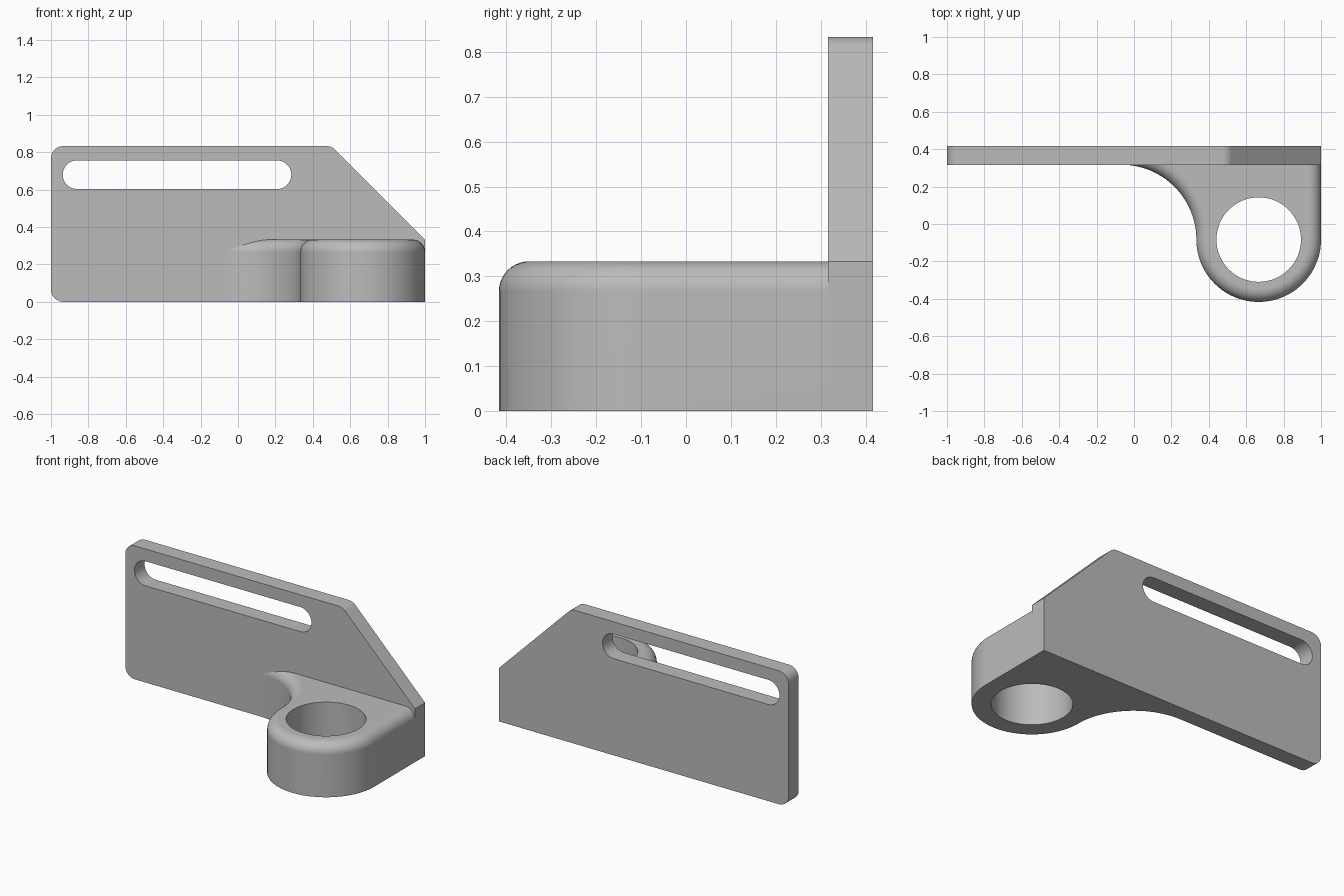
import bpy, bmesh
from math import sin, cos, asin, pi, tan
from mathutils import Vector

cube = bpy.data.objects.get("Cube")
if cube:
    bpy.data.objects.remove(cube, do_unlink=True)

# One grey for the whole bracket
grey = bpy.data.materials.new("plain grey")
grey.use_nodes = True
grey.diffuse_color = (0.5, 0.5, 0.5, 1)
grey.node_tree.nodes["Principled BSDF"].inputs["Base Color"].default_value = grey.diffuse_color

THICK = 0.1            # plate thickness
BACK = 0.4167          # rear face of the plate
FACE = BACK - THICK    # front face of the plate
HIGH, LOW = 0.8333, 0.3333   # plate height, lug height
ROUND = 0.0667         # corner and edge rounding


def arc(cx, cy, r, start, end, steps):
    angles = [start + (end - start) * i / steps for i in range(steps + 1)]
    return [(cx + r * cos(a), cy + r * sin(a)) for a in angles]


def solid(name, rings, holes):
    """Skin the stacked rings, cap both ends and run the holes through."""
    bm = bmesh.new()
    caps = ([], [])

    def skin(loops):
        loops = [[bm.verts.new(p) for p in loop] for loop in loops]
        n = len(loops[0])
        for a, b in zip(loops, loops[1:]):
            for i in range(n):
                j = (i + 1) % n
                bm.faces.new((a[i], a[j], b[j], b[i]))
        for cap, loop in zip(caps, (loops[0], loops[-1])):
            cap.extend(bm.edges.get((loop[i], loop[(i + 1) % n])) for i in range(n))

    skin(rings)
    for hole in holes:
        skin(hole)
    flat = []
    for cap in caps:
        filled = bmesh.ops.triangle_fill(bm, edges=cap, use_beauty=True)["geom"]
        flat += [f for f in filled if isinstance(f, bmesh.types.BMFace)]
    bmesh.ops.recalc_face_normals(bm, faces=bm.faces)
    bm.faces.index_update()
    flat_ids = [f.index for f in flat]
    mesh = bpy.data.meshes.new(name)
    bm.to_mesh(mesh)
    bm.free()
    mesh.materials.append(grey)
    obj = bpy.data.objects.new(name, mesh)
    bpy.context.collection.objects.link(obj)
    bpy.ops.object.select_all(action="DESELECT")
    obj.select_set(True)
    bpy.context.view_layer.objects.active = obj
    bpy.ops.object.shade_smooth_by_angle(angle=pi / 6)
    for i in flat_ids:
        mesh.polygons[i].use_smooth = False
    weighted = obj.modifiers.new("even shading", "WEIGHTED_NORMAL")
    weighted.keep_sharp = True
    return obj


# Back plate: rounded left corners, sloped right end, long slot
outline = arc(-1 + ROUND, ROUND, ROUND, pi, 1.5 * pi, 10)
outline += [(1, 0), (1, LOW)]
outline += arc(0.5 - ROUND * tan(pi / 8), HIGH - ROUND, ROUND, pi / 4, pi / 2, 6)
outline += arc(-1 + ROUND, HIGH - ROUND, ROUND, pi / 2, pi, 10)

SLOT_R, SLOT_Z = 0.0767, 0.68
slot = arc(0.285 - SLOT_R, SLOT_Z, SLOT_R, -pi / 2, pi / 2, 20)
slot += arc(-0.937 + SLOT_R, SLOT_Z, SLOT_R, pi / 2, 1.5 * pi, 20)


def upright(points):
    return [[Vector((x, y, z)) for x, z in points] for y in (FACE, BACK)]


solid("back_plate", upright(outline), [upright(slot)])

# Lug: round nose, concave blend into the plate, rounded top edge
NOSE_X, NOSE_Y, NOSE_R = 0.6667, -0.0833, 0.3333
BLEND_R = FACE - NOSE_Y
BLEND_X = NOSE_X - NOSE_R - BLEND_R


def lug_ring(inset, z):
    pts = [(1 - inset, FACE)]
    pts += arc(NOSE_X, NOSE_Y, NOSE_R - inset, 0, -pi, 48)
    reach = BLEND_R + inset
    pts += arc(BLEND_X, NOSE_Y, reach, 0, asin(BLEND_R / reach), 32)[1:]
    return [Vector((x, y, z)) for x, y in pts]


rings = [lug_ring(0, 0)]
for i in range(11):
    t = pi / 2 * i / 10
    rings.append(lug_ring(ROUND * (1 - cos(t)), LOW - ROUND * (1 - sin(t))))

bore = arc(NOSE_X, NOSE_Y, 0.226, 0, 2 * pi, 64)[:-1]
solid("pivot_lug", rings, [[[Vector((x, y, z)) for x, y in bore] for z in (0, LOW)]])
